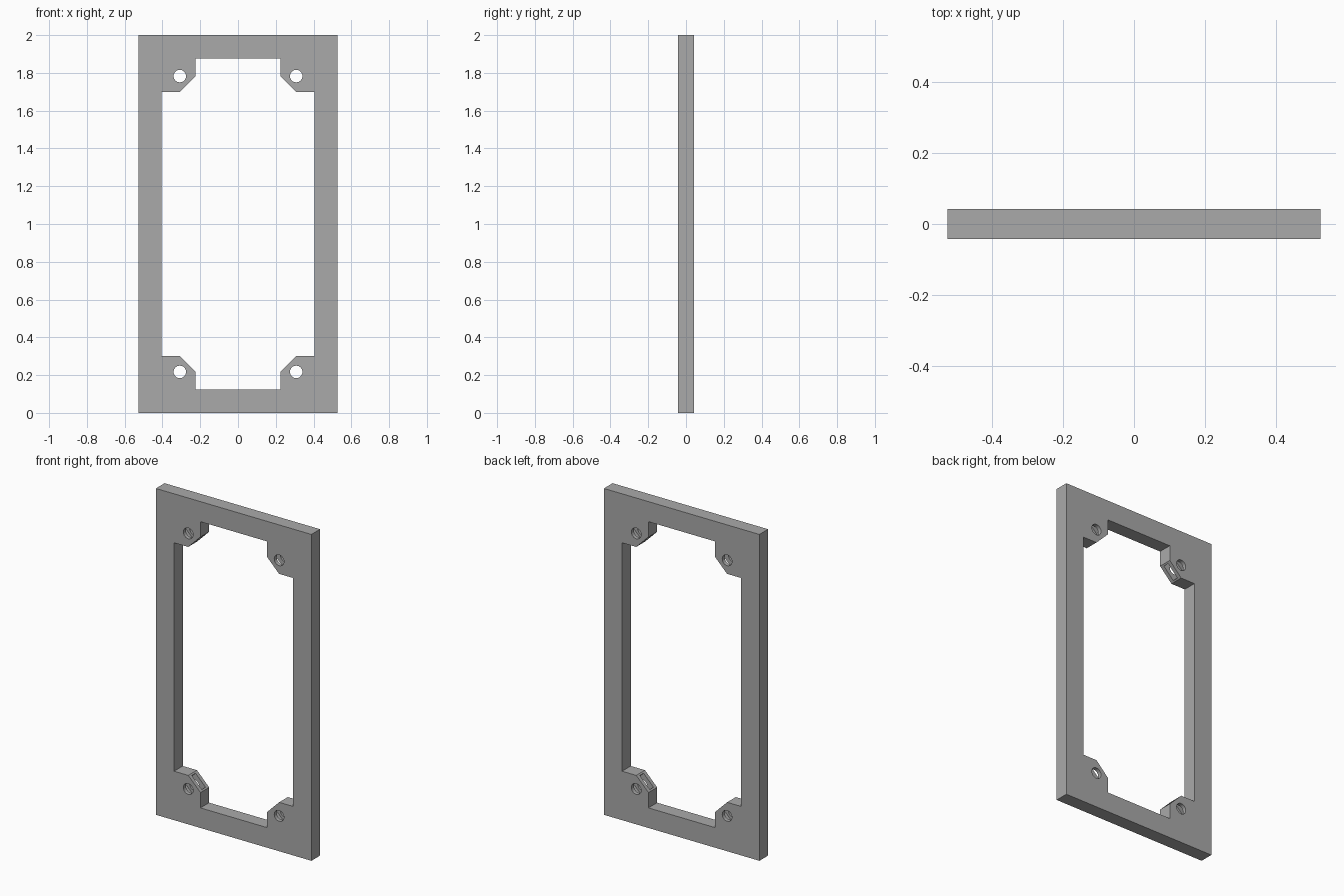
import bpy
import bmesh
from math import pi, sin, cos
from mathutils import Matrix, Vector

HEIGHT, HALF_W, HALF_D = 2.0, 0.527, 0.042
HOLE_X, HOLE_Z, HOLE_R = 0.308, 0.783, 0.033   # z measured from the mid height
MID = HEIGHT / 2

cube = bpy.data.objects.get("Cube")
if cube:
    bpy.data.objects.remove(cube, do_unlink=True)

grey = bpy.data.materials.new("plain grey")
grey.use_nodes = True
colour = (0.4, 0.4, 0.4, 1)
grey.diffuse_color = colour
grey.node_tree.nodes["Principled BSDF"].inputs["Base Color"].default_value = colour


def prism(name, outline, half_depth):
    """Extrude an x-z outline evenly to both sides of y = 0."""
    bm = bmesh.new()
    face = bm.faces.new([bm.verts.new((x, -half_depth, z)) for x, z in outline])
    grown = bmesh.ops.extrude_face_region(bm, geom=[face])["geom"]
    bmesh.ops.translate(bm, vec=(0, 2 * half_depth, 0),
                        verts=[v for v in grown if isinstance(v, bmesh.types.BMVert)])
    bmesh.ops.recalc_face_normals(bm, faces=bm.faces)
    mesh = bpy.data.meshes.new(name)
    bm.to_mesh(mesh)
    bm.free()
    mesh.materials.append(grey)
    obj = bpy.data.objects.new(name, mesh)
    bpy.context.collection.objects.link(obj)
    return obj


def cut(target, cutter):
    """Subtract the cutter for good and remove it."""
    mod = target.modifiers.new("cut", "BOOLEAN")
    mod.operation, mod.solver, mod.object = "DIFFERENCE", "EXACT", cutter
    bpy.context.view_layer.objects.active = target
    bpy.ops.object.modifier_apply(modifier=mod.name)
    bpy.data.objects.remove(cutter, do_unlink=True)


# Rectangular plate
frame = prism("mounting_frame", [(-HALF_W, 0), (HALF_W, 0), (HALF_W, HEIGHT), (-HALF_W, HEIGHT)], HALF_D)

# Central opening that leaves a chamfered tab in every corner
quarter = [(0.404, 0.7), (0.308, 0.7), (0.225, 0.783), (0.225, 0.877)]
upper = quarter + [(-x, z) for x, z in reversed(quarter)]
opening = upper + [(-x, -z) for x, z in upper]
cut(frame, prism("opening_cutter", [(x, MID + z) for x, z in opening], 0.1))

# Screw hole and nut slot in each tab
for sx in (-1, 1):
    for sz in (-1, 1):
        hole = Vector((sx * HOLE_X, MID + sz * HOLE_Z))
        inward = Vector((-sx, -sz)).normalized()
        across = Vector((-inward.y, inward.x)) * 0.048
        near, far = hole + inward * 0.09, hole - inward * 0.048
        cut(frame, prism("slot_cutter", [near + across, far + across, far - across, near - across], 0.018))
        ring = [hole + HOLE_R * Vector((cos(i * pi / 16), sin(i * pi / 16))) for i in range(32)]
        cut(frame, prism("hole_cutter", ring, 0.1))

# Smooth hole walls, sharp plate edges
frame.select_set(True)
bpy.context.view_layer.objects.active = frame
bpy.ops.object.shade_smooth_by_angle(angle=pi / 6)
